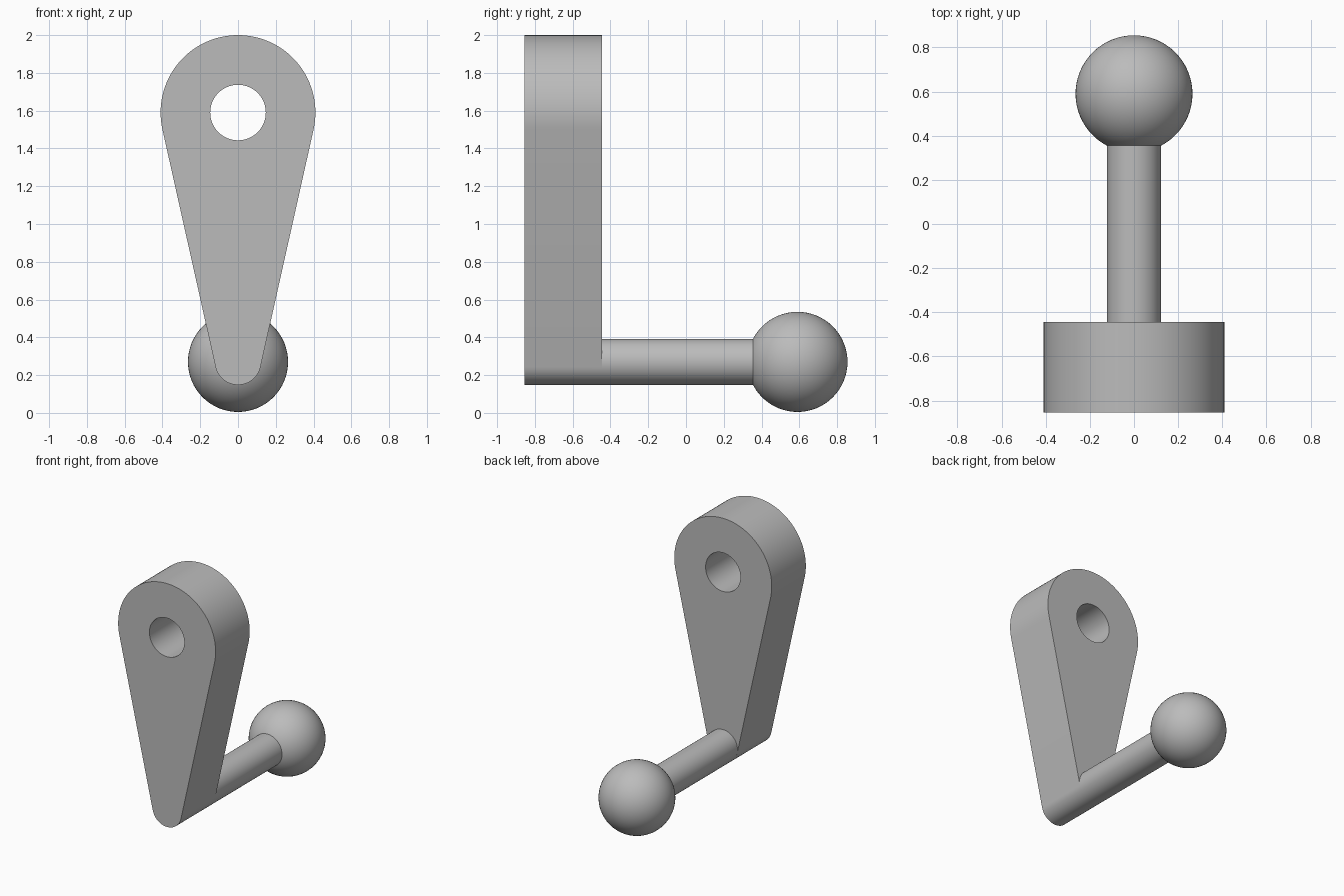
import bpy, bmesh
from math import asin, cos, sin, pi, radians
from mathutils import Vector

cube = bpy.data.objects.get("Cube")
if cube:
    bpy.data.objects.remove(cube, do_unlink=True)

grey = bpy.data.materials.new("plain grey")
grey.use_nodes = True
colour = (0.5, 0.5, 0.5, 1)
grey.diffuse_color = colour
grey.node_tree.nodes["Principled BSDF"].inputs["Base Color"].default_value = colour

FRONT, BACK = -0.855, -0.445      # arm plate depth
TOP_Z, TOP_R = 1.59, 0.41         # wide rounded end
LOW_Z, LOW_R = 0.27, 0.122        # narrow rounded end, also the rod
HOLE_R = 0.147
BALL_Y, BALL_R = 0.59, 0.265


def finish(obj, name):
    obj.name = name
    obj.data.name = name
    obj.data.materials.clear()
    obj.data.materials.append(grey)
    bpy.ops.object.select_all(action='DESELECT')
    obj.select_set(True)
    bpy.context.view_layer.objects.active = obj
    bpy.ops.object.shade_smooth_by_angle(angle=radians(30))


def arc(z, r, start, end, steps):
    angles = [start + (end - start) * i / steps for i in range(steps + 1)]
    return [Vector((r * cos(a), FRONT, z + r * sin(a))) for a in angles]


# Tapered arm: two arcs joined by tangent lines, with a round hole
tilt = asin((TOP_R - LOW_R) / (TOP_Z - LOW_Z))
outline = (arc(TOP_Z, TOP_R, -tilt, pi + tilt, 64)
           + arc(LOW_Z, LOW_R, pi + tilt, 2 * pi - tilt, 32))
hole = arc(TOP_Z, HOLE_R, 0, 2 * pi, 64)[:-1]

bm = bmesh.new()
edges = []
for loop in (outline, hole):
    verts = [bm.verts.new(p) for p in loop]
    edges += [bm.edges.new((verts[i - 1], verts[i])) for i in range(len(verts))]
bmesh.ops.triangle_fill(bm, use_beauty=True, use_dissolve=False,
                        edges=edges, normal=(0, -1, 0))
extruded = bmesh.ops.extrude_face_region(bm, geom=bm.faces[:], use_keep_orig=True)
moved = [g for g in extruded["geom"] if isinstance(g, bmesh.types.BMVert)]
bmesh.ops.translate(bm, verts=moved, vec=(0, BACK - FRONT, 0))
bmesh.ops.recalc_face_normals(bm, faces=bm.faces[:])
mesh = bpy.data.meshes.new("tapered_arm")
bm.to_mesh(mesh)
bm.free()
arm = bpy.data.objects.new("tapered_arm", mesh)
bpy.context.collection.objects.link(arm)
finish(arm, "tapered_arm")

# Round rod from the narrow end of the arm into the ball
rod_start, rod_end = BACK - 0.05, BALL_Y - 0.15
bpy.ops.mesh.primitive_cylinder_add(
    vertices=64, radius=LOW_R, depth=rod_end - rod_start,
    location=(0, (rod_start + rod_end) / 2, LOW_Z), rotation=(pi / 2, 0, 0))
finish(bpy.context.object, "handle_rod")

# Ball knob
bpy.ops.mesh.primitive_uv_sphere_add(
    segments=64, ring_count=32, radius=BALL_R,
    location=(0, BALL_Y, LOW_Z), rotation=(pi / 2, 0, 0))
finish(bpy.context.object, "ball_knob")
